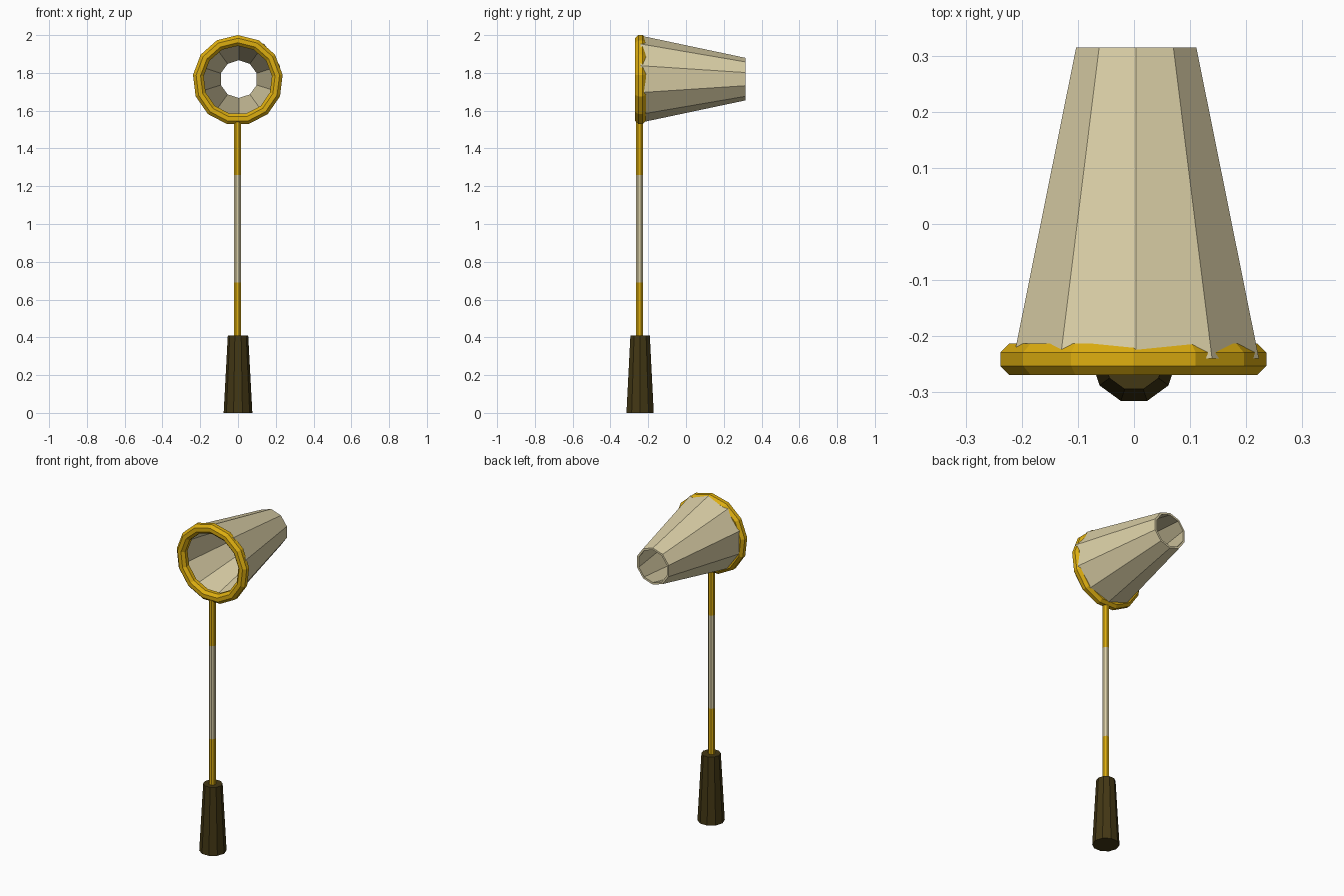
import bpy, bmesh, math

if "Cube" in bpy.data.objects:
    bpy.data.objects.remove(bpy.data.objects["Cube"])


def material(name, rgb):
    m = bpy.data.materials.new(name)
    m.diffuse_color = (*rgb, 1)
    m.use_nodes = True
    m.node_tree.nodes["Principled BSDF"].inputs["Base Color"].default_value = m.diffuse_color
    return m


GOLD = material("gold", (0.72, 0.42, 0.005))
CLOTH = material("pale cloth", (0.70, 0.62, 0.38))
WOOD = material("dark wood", (0.055, 0.038, 0.007))


def lathe(name, profile, sides, loc, mat, axis="z", phase=0.0, closed=False, cap=False):
    """Spin (radius, height) points round the z or y axis into flat facets."""
    bm = bmesh.new()
    rings = []
    for r, h in profile:
        ring = []
        for i in range(sides):
            a = phase + 2 * math.pi * i / sides
            u, v = r * math.cos(a), r * math.sin(a)
            ring.append(bm.verts.new((u, v, h) if axis == "z" else (u, h, v)))
        rings.append(ring)
    pairs = list(zip(rings, rings[1:]))
    if closed:
        pairs.append((rings[-1], rings[0]))
    for a, b in pairs:
        for i in range(sides):
            j = (i + 1) % sides
            bm.faces.new((a[i], a[j], b[j], b[i]))
    if cap:
        bm.faces.new(rings[0])
        bm.faces.new(rings[-1])
    bmesh.ops.recalc_face_normals(bm, faces=bm.faces)
    mesh = bpy.data.meshes.new(name)
    bm.to_mesh(mesh)
    bm.free()
    mesh.materials.append(mat)
    ob = bpy.data.objects.new(name, mesh)
    ob.location = loc
    bpy.context.collection.objects.link(ob)
    return ob


# Tapered ten-sided grip
lathe("handle", [(0.076, 0), (0.054, 0.41)], 10, (0, -0.243, 0), WOOD, cap=True)

# Pole: gold, pale middle band, gold
pole = lathe("pole", [(0.02, 0.40), (0.02, 0.69), (0.02, 1.26), (0.02, 1.55)], 8,
             (-0.002, -0.246, 0), GOLD, phase=math.pi / 8, cap=True)
pole.data.materials.append(CLOTH)
for f in pole.data.polygons:
    if 0.69 < f.center.z < 1.26:
        f.material_index = 1

# Hoop with octagonal section
section = []
for k in range(8):
    a = math.pi / 8 + k * math.pi / 4
    section.append((0.2105 + 0.0308 * math.cos(a), 0.0308 * math.sin(a)))
lathe("hoop", section, 13, (-0.001, -0.241, 1.761), GOLD, axis="y",
      phase=math.pi / 2, closed=True)

# Open-ended net with wall thickness
lathe("net", [(0.230, -0.24), (0.1125, 0.315), (0.1, 0.315), (0.217, -0.24)], 10,
      (0.004, 0, 1.767), CLOTH, axis="y", phase=math.pi / 2, closed=True)
